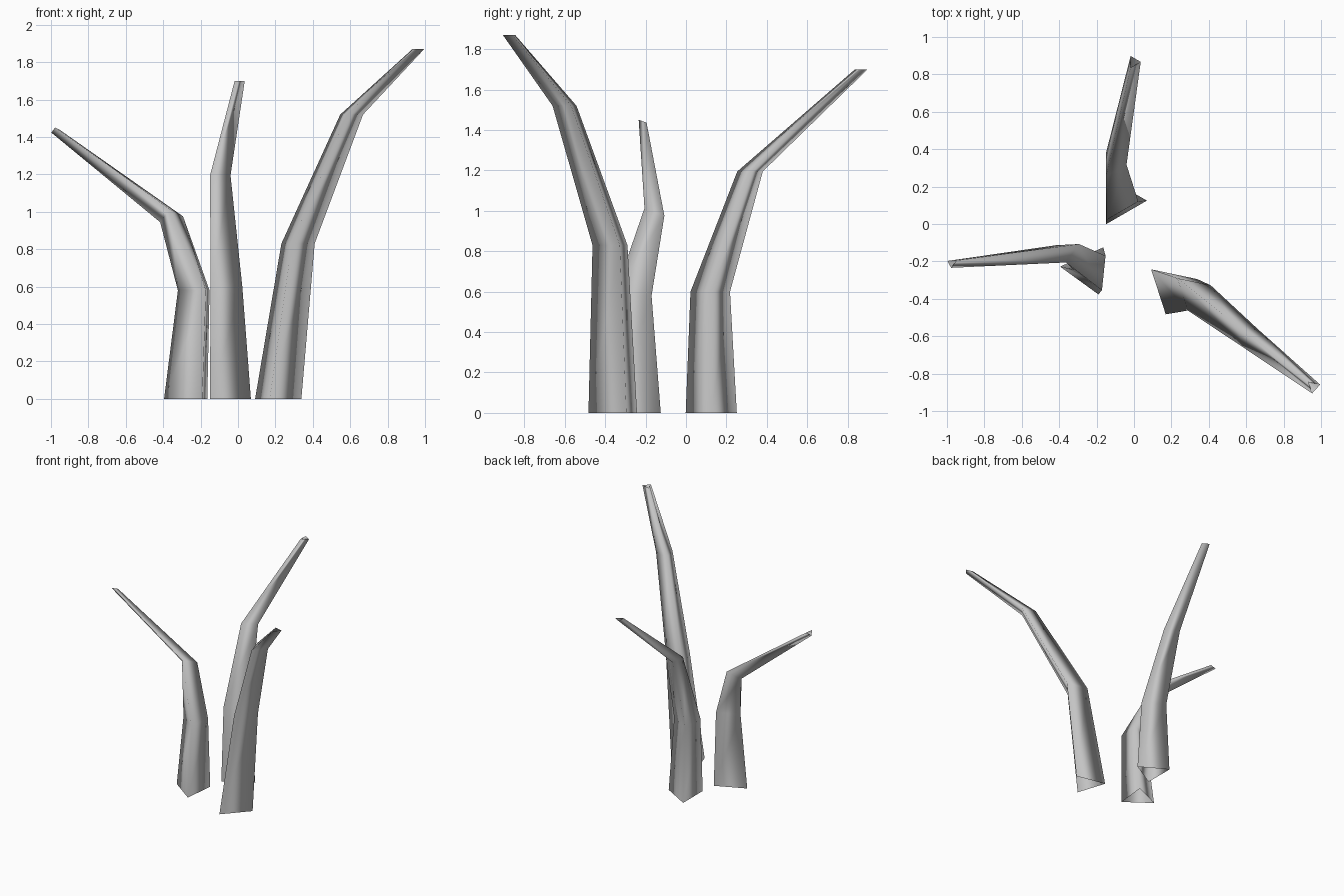
import bpy
import bmesh
from math import radians, cos, sin, tau
from mathutils import Vector

cube = bpy.data.objects.get("Cube")
if cube:
    bpy.data.objects.remove(cube, do_unlink=True)

grey = bpy.data.materials.new("plain_grey")
grey.use_nodes = True
colour = (0.55, 0.55, 0.55, 1)
grey.diffuse_color = colour
grey.node_tree.nodes["Principled BSDF"].inputs["Base Color"].default_value = colour

SIDES = 3
UP = Vector((0, 0, 1))
LEAN = Vector((-0.24, 0.49, 0.84))


def blade(name, heading, rings):
    """Open three-sided tapering tube; each ring is centre, radius, twist, facing."""
    bm = bmesh.new()
    loops = []
    for centre, radius, twist, facing in rings:
        turn = UP.rotation_difference(facing)
        loop = []
        for i in range(SIDES):
            a = radians(heading + twist) + i * tau / SIDES
            spoke = Vector((cos(a), sin(a), 0)) * radius
            loop.append(bm.verts.new(Vector(centre) + turn @ spoke))
        loops.append(loop)
    for low, high in zip(loops, loops[1:]):
        for i in range(SIDES):
            j = (i + 1) % SIDES
            bm.faces.new((low[i], low[j], high[j], high[i]))
    for face in bm.faces:
        face.smooth = True
    mesh = bpy.data.meshes.new(name)
    bm.to_mesh(mesh)
    bm.free()
    mesh.materials.append(grey)
    obj = bpy.data.objects.new(name, mesh)
    bpy.context.collection.objects.link(obj)
    return obj


# Tall blade bending out to the front left
blade("tall_blade", 18, [
    ((0.20, -0.34, 0), 0.146, 0, UP),
    ((0.31, -0.36, 0.83), 0.105, 0, UP),
    ((0.60, -0.59, 1.52), 0.072, 0, UP),
    ((0.96, -0.87, 1.87), 0.037, 0, UP),
])

# Middle blade bending to the back
blade("back_blade", 0, [
    ((-0.077, 0.125, 0), 0.146, 0, UP),
    ((-0.09, 0.12, 0.6), 0.113, 0, UP),
    ((-0.113, 0.317, 1.195), 0.073, 0, UP),
    ((0.0, 0.867, 1.7), 0.036, 0, UP),
])

# Short blade bending to the right, twisting above its lower joint
blade("short_blade", 54, [
    ((-0.25, -0.243, 0), 0.146, 0, UP),
    ((-0.215, -0.257, 0.58), 0.107, 0, UP),
    ((-0.358, -0.142, 0.978), 0.073, -25, LEAN),
    ((-0.975, -0.209, 1.437), 0.029, -25, LEAN),
])
